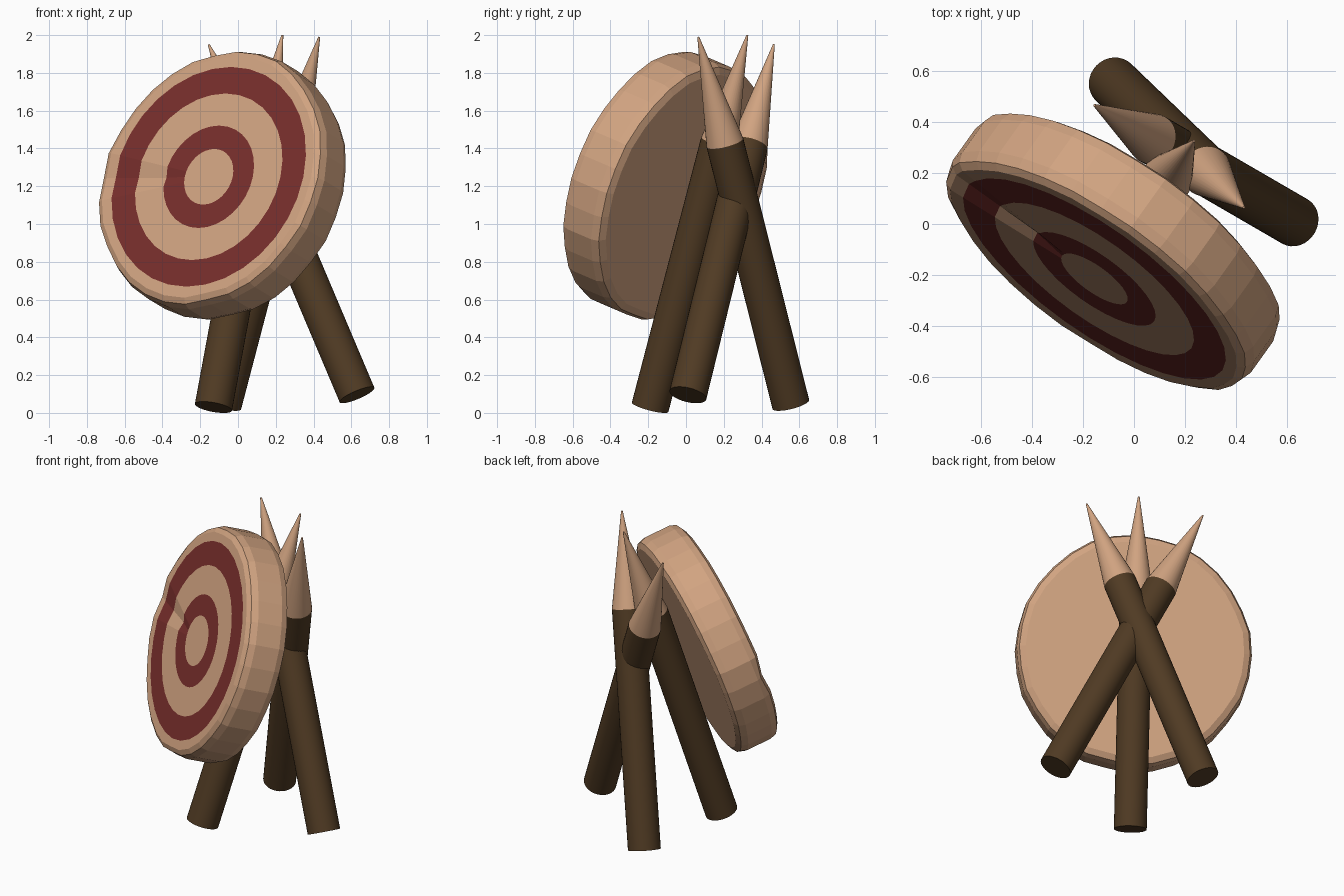
import bpy, bmesh, math, random
from mathutils import Vector, Matrix

if "Cube" in bpy.data.objects:
    bpy.data.objects.remove(bpy.data.objects["Cube"])

random.seed(4)


def material(name, col):
    m = bpy.data.materials.new(name)
    m.diffuse_color = (*col, 1)
    m.use_nodes = True
    m.node_tree.nodes["Principled BSDF"].inputs["Base Color"].default_value = m.diffuse_color
    return m


CREAM = material("pale_wood", (0.64, 0.37, 0.22))
RED = material("red_paint", (0.19, 0.028, 0.025))
BARK = material("dark_bark", (0.08, 0.043, 0.017))


def add_object(name, bm, mats, matrix):
    bmesh.ops.recalc_face_normals(bm, faces=bm.faces)
    me = bpy.data.meshes.new(name)
    bm.to_mesh(me)
    bm.free()
    for m in mats:
        me.materials.append(m)
    ob = bpy.data.objects.new(name, me)
    bpy.context.collection.objects.link(ob)
    ob.matrix_world = matrix
    return ob


def aim(origin, direction):
    q = direction.to_track_quat('Z', 'Y')
    return Matrix.Translation(origin) @ q.to_matrix().to_4x4()


# Target disc: revolved profile (radius, height, red?) with slightly uneven rim
SIDES = 32
profile = [(0.156, 0, 0), (0.287, 0, 1), (0.467, 0, 0), (0.616, 0, 1), (0.672, 0, 0),
           (0.702, -0.018, 0), (0.716, -0.06, 0), (0.716, -0.22, 0),
           (0.702, -0.262, 0), (0.665, -0.28, 0)]
wobble = [random.uniform(-0.008, 0.008) for _ in range(SIDES)]
bm = bmesh.new()
rings = []
for r, z, _ in profile:
    ring = []
    for i in range(SIDES):
        a = 2 * math.pi * i / SIDES
        rr = r + (wobble[i] if r > 0.65 else 0)
        # shallow radial crack on the left of the face
        dz = -0.018 if i == SIDES // 2 and z > -0.03 and r > 0.2 else 0
        ring.append(bm.verts.new((rr * math.cos(a), rr * math.sin(a), z + dz)))
    rings.append(ring)
bm.faces.new(rings[0])
bm.faces.new(rings[-1])
for k in range(1, len(profile)):
    for i in range(SIDES):
        j = (i + 1) % SIDES
        f = bm.faces.new((rings[k - 1][i], rings[k - 1][j], rings[k][j], rings[k][i]))
        f.material_index = profile[k][2]
add_object("target_disc", bm, [CREAM, RED],
           aim(Vector((-0.155, -0.215, 1.25)), Vector((-0.55, -0.77, 0.33))))

# Tripod of crossing poles, each with a sharpened tip
poles = {
    "front": ((-0.13, -0.19, 0.03), (0.235, 0.325, 2.0)),
    "right": ((0.63, 0.01, 0.095), (-0.155, 0.465, 1.95)),
    "back": ((-0.08, 0.555, 0.045), (0.43, 0.065, 1.99)),
}


def tapered(name, start, end, r1, r2, mat):
    axis = end - start
    bm = bmesh.new()
    bmesh.ops.create_cone(bm, cap_ends=True, segments=32, radius1=r1, radius2=r2,
                          depth=axis.length)
    for f in bm.faces:
        f.smooth = True
    ob = add_object(name, bm, [mat], aim((start + end) / 2, axis))
    bpy.context.view_layer.objects.active = ob
    ob.select_set(True)
    bpy.ops.object.shade_smooth_by_angle(angle=math.radians(35))
    ob.select_set(False)


for name, (foot, tip) in poles.items():
    foot, tip = Vector(foot), Vector(tip)
    neck = foot.lerp(tip, 0.713)
    tapered(name + "_leg", foot, neck, 0.1, 0.1, BARK)
    tapered(name + "_leg_point", neck, tip, 0.1, 0.005, CREAM)
